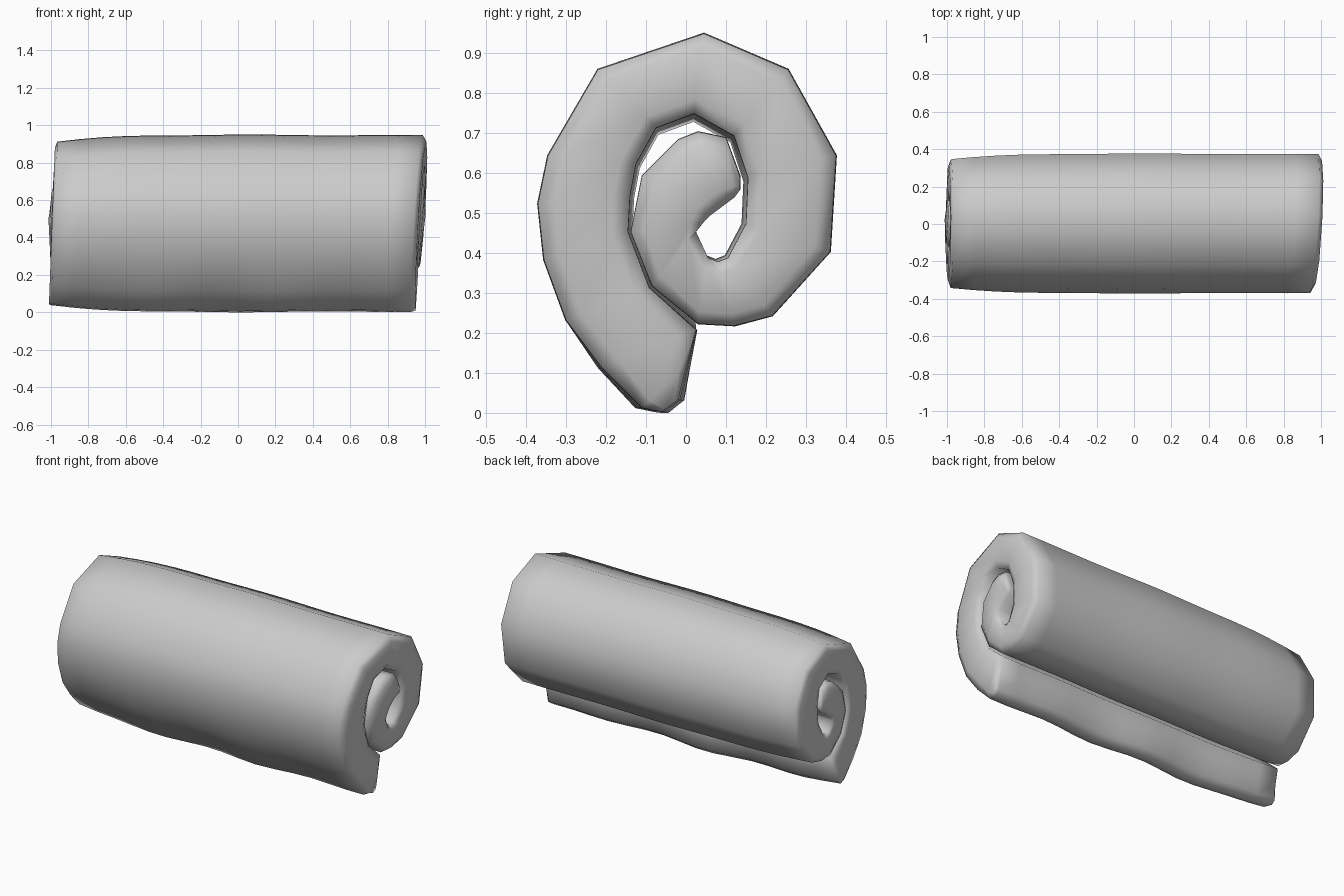
import bpy
import bmesh
import math
from mathutils import Vector

cube = bpy.data.objects.get("Cube")
if cube:
    bpy.data.objects.remove(cube, do_unlink=True)

# Cloth colour
cloth = bpy.data.materials.new("light grey cloth")
cloth.use_nodes = True
colour = (0.6, 0.6, 0.6, 1.0)
cloth.diffuse_color = colour
cloth.node_tree.nodes["Principled BSDF"].inputs["Base Color"].default_value = colour

# Spiral cross-section (y, z) from the hanging tail to the core, outside and inside
OUTSIDE = [(-.06, 0), (-.11, .01), (-.21, .11), (-.3, .23), (-.355, .38), (-.37, .52),
           (-.345, .64), (-.22, .855), (.045, .945), (.255, .855), (.375, .64),
           (.36, .4), (.215, .24), (.12, .215), (.03, .22), (-.085, .315), (-.138, .45),
           (-.11, .59), (-.02, .68), (.03, .7), (.1, .685), (.135, .59)]
INSIDE = [(-.02, .03), (0, .11), (.025, .205), (-.092, .31), (-.145, .45), (-.14, .54),
          (-.125, .62), (-.075, .71), (.02, .745), (.12, .69), (.155, .585),
          (.15, .47), (.105, .385), (.08, .375), (.055, .385), (.025, .45), (.045, .475),
          (.06, .49), (.08, .505), (.1, .52), (.12, .535), (.135, .555)]
CENTRE = Vector((0, .47))
STEPS = 16


def section(shrink):
    """Closed outline of the cloth, optionally thinned towards its middle."""
    outer, inner = [], []
    for a, b in zip(OUTSIDE, INSIDE):
        a, b = Vector(a), Vector(b)
        outer.append(a.lerp(b, shrink))
        inner.append(b.lerp(a, shrink))
    return outer + inner[::-1]


def end_positions(y, z):
    """Slanted ends; the core pokes out a little on the left."""
    core = max(0, 1 - math.hypot(y - .02, z - .5) / .25)
    left = -.985 + .035 * (z - .4) - .02 * core
    right = .95 + .05 * y + .06 * (z - .35) + .02 * core
    return left, right


def place(p, t):
    """Put a section point at fraction t of the length, with gentle waves."""
    left, right = end_positions(p.x, p.y)
    x = left + (right - left) * t
    squash = 1 - .075 * max(0, 1 - t / .3) ** 2
    wave = .006 * math.sin(t * 13 + 1) * math.sin(math.pi * t)
    q = CENTRE + (p - CENTRE) * (squash + wave)
    # The loose tail ripples more than the roll
    loose = max(0, .25 - p.y) * math.sin(math.pi * t)
    y = q.x + .08 * loose * math.sin(t * 17)
    return Vector((x, y, q.y))


# Rings run along the length, with a thinned ring at each end for a soft rim
bm = bmesh.new()
stations = [(0, .18, -.012)] + [(i / STEPS, 0, 0) for i in range(STEPS + 1)] + [(1, .18, .022)]
rings = []
for t, shrink, push in stations:
    rings.append([bm.verts.new(place(p, t) + Vector((push, 0, 0))) for p in section(shrink)])

count = len(rings[0])
for first, second in zip(rings, rings[1:]):
    for i in range(count):
        j = (i + 1) % count
        bm.faces.new((first[i], first[j], second[j], second[i]))

# End caps follow the spiral strip
for ring in (rings[0], rings[-1]):
    for i in range(count // 2 - 1):
        bm.faces.new((ring[i], ring[i + 1], ring[count - 2 - i], ring[count - 1 - i]))

bmesh.ops.recalc_face_normals(bm, faces=bm.faces)

# Rest on the ground
lowest = min(v.co.z for v in bm.verts)
bmesh.ops.translate(bm, verts=bm.verts, vec=(0, 0, -lowest))

mesh = bpy.data.meshes.new("rolled_towel")
bm.to_mesh(mesh)
bm.free()
mesh.materials.append(cloth)
mesh.shade_smooth()
towel = bpy.data.objects.new("rolled_towel", mesh)
bpy.context.collection.objects.link(towel)
